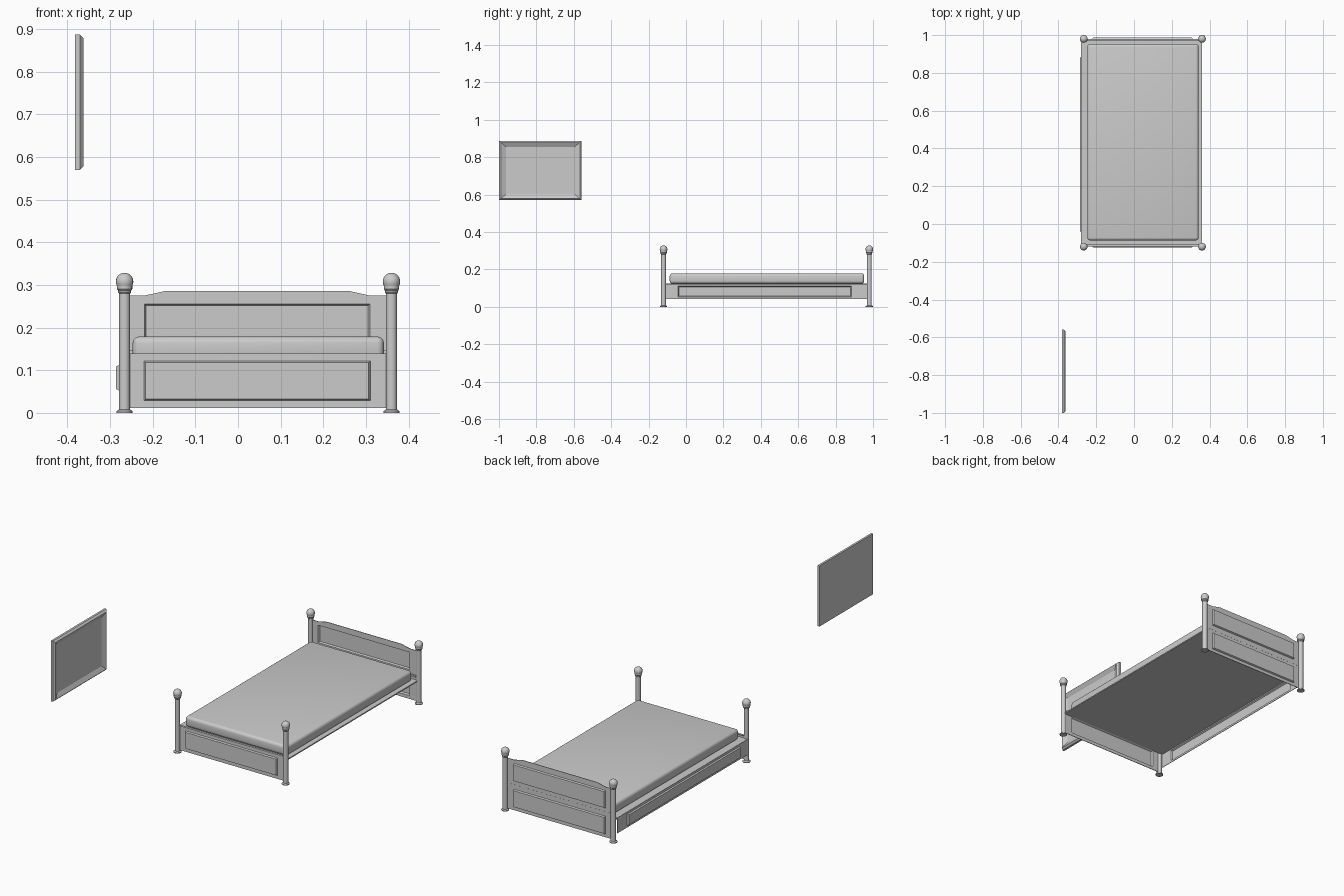
import bpy, bmesh, math

if "Cube" in bpy.data.objects:
    bpy.data.objects.remove(bpy.data.objects["Cube"])

CX = 0.047            # bed centre line
XL, XR = -0.266, 0.36  # post positions
YF, YB = -0.12, 0.98


def finish(name, bm, smooth=False):
    bmesh.ops.recalc_face_normals(bm, faces=bm.faces)
    me = bpy.data.meshes.new(name)
    bm.to_mesh(me)
    bm.free()
    ob = bpy.data.objects.new(name, me)
    bpy.context.collection.objects.link(ob)
    if smooth:
        bpy.ops.object.select_all(action='DESELECT')
        ob.select_set(True)
        bpy.context.view_layer.objects.active = ob
        bpy.ops.object.shade_smooth_by_angle(angle=math.radians(35))
    return ob


def box(name, lo, hi, bevel=0):
    bm = bmesh.new()
    bmesh.ops.create_cube(bm, size=1)
    for v in bm.verts:
        v.co = [(a + b) / 2 + c * (b - a) for a, b, c in zip(lo, hi, v.co)]
    if bevel:
        bmesh.ops.bevel(bm, geom=bm.edges[:], offset=bevel, segments=4,
                        profile=0.5, affect='EDGES')
    return finish(name, bm, bevel > 0)


def post(name, x, y):
    # turned post: foot, shaft, collar and ball
    prof = [(0, 0), (.019, 0), (.019, .004), (.013, .008), (.013, .28),
            (.0155, .283), (.0155, .287), (.018, .29), (.018, .296)]
    for i in range(10):
        a = math.radians(-28 + i * 118 / 9)
        prof.append((.0205 * math.cos(a), .308 + .0205 * math.sin(a)))
    bm = bmesh.new()
    vs = [bm.verts.new((r, 0, z)) for r, z in prof]
    es = [bm.edges.new(p) for p in zip(vs, vs[1:])]
    bmesh.ops.spin(bm, geom=vs + es, cent=(0, 0, 0), axis=(0, 0, 1),
                   angle=math.tau, steps=20)
    bmesh.ops.remove_doubles(bm, verts=bm.verts, dist=1e-5)
    bmesh.ops.translate(bm, verts=bm.verts, vec=(x, y, 0))
    return finish(name, bm, True)


def panelled(name, outline, rect, place, raised=.008, slope=.004):
    # thin sheet with one pressed-out panel; place maps (u, v, height) to space
    u0, v0, u1, v1 = rect
    bm = bmesh.new()

    def ring(pts, h):
        vs = [bm.verts.new(place(u, v, h)) for u, v in pts]
        return vs, [bm.edges.new((vs[i - 1], vs[i])) for i in range(len(vs))]
    _, outer = ring(outline, 0)
    a, inner = ring([(u0, v0), (u1, v0), (u1, v1), (u0, v1)], 0)
    bmesh.ops.triangle_fill(bm, edges=outer + inner, use_beauty=True)
    s = slope
    b, _ = ring([(u0 + s, v0 + s), (u1 - s, v0 + s),
                 (u1 - s, v1 - s), (u0 + s, v1 - s)], raised)
    for i in range(4):
        bm.faces.new((a[i - 1], a[i], b[i], b[i - 1]))
    bm.faces.new(b)
    ob = finish(name, bm)
    m = ob.modifiers.new("thickness", 'SOLIDIFY')
    m.thickness = .003
    m.offset = 0
    return ob


# posts
for yn, y in (("foot", YF), ("head", YB)):
    for xn, x in (("left", XL), ("right", XR)):
        post(f"{xn}_{yn}_post", x, y)

# footboard, headboard and the caps on their lower halves
xa, xb = XL + .01, XR - .01
pa, pb = -.22, .31
low = [(xa, .012), (xb, .012), (xb, .138), (xa, .138)]
arch = [(xa, .146), (xb, .146), (xb, .275), (pb, .275), (.26, .286),
        (-.17, .286), (pa, .275), (xa, .275)]


def front(u, v, h):
    return (u, YF + .004 - h, v)


def back(u, v, h):
    return (u, YB - .002 + h, v)


panelled("footboard", low, (pa, .029, pb, .121), front)
panelled("headboard_lower", low, (pa, .029, pb, .121), back)
panelled("headboard_upper", arch, (pa, .165, pb, .256), back)
box("footboard_cap", (xa, YF + .002, .135), (xb, YF + .014, .139))
box("headboard_cap", (xa, YB - .012, .138), (xb, YB, .146))

# left side rail
panelled("left_side_rail", [(-.11, .043), (.967, .043), (.967, .123), (-.11, .123)],
         (-.043, .053, .885, .112), lambda u, v, h: (-.278 - h, u, v), raised=.007)

# bed base and mattress
box("bed_base", (-.279, -.112, .118), (XR, .972, .124))
box("mattress", (-.247, -.087, .124), (.342, .953, .179), .015)

# wall picture: back slab, sloped frame, sunken pane
bm = bmesh.new()
rings = []
for inset, x in ((0, -.382), (0, -.371), (.01, -.362), (.014, -.362), (.037, -.373)):
    y0, y1, z0, z1 = -1 + inset, -.558 - inset, .57 + inset * .85, .887 - inset * .85
    rings.append([bm.verts.new((x, y, z)) for y, z in
                  ((y0, z0), (y1, z0), (y1, z1), (y0, z1))])
for p, q in zip(rings, rings[1:]):
    for i in range(4):
        bm.faces.new((p[i - 1], p[i], q[i], q[i - 1]))
bm.faces.new(rings[0])
bm.faces.new(rings[-1])
finish("wall_picture", bm)
